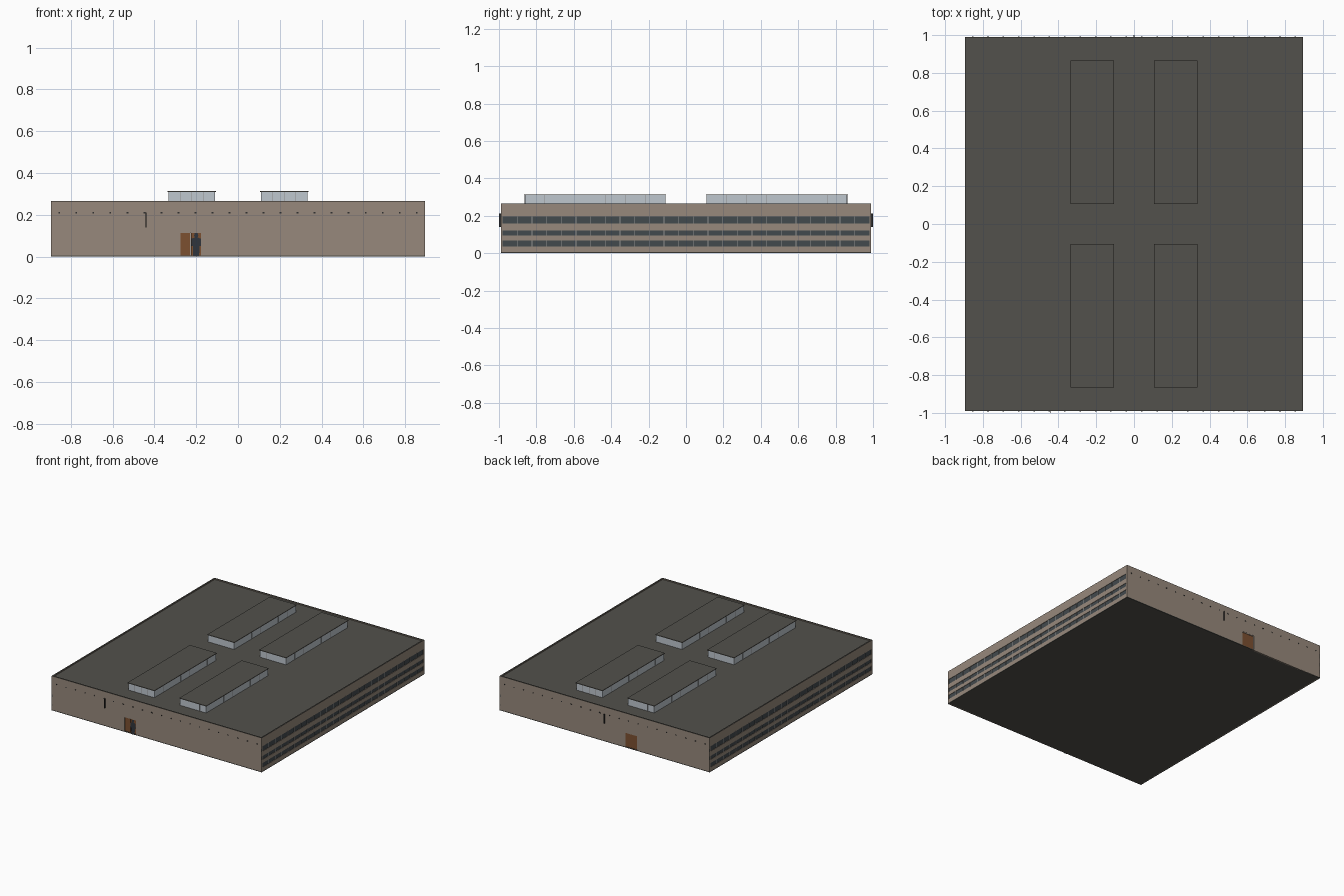
import bpy
import bmesh

if "Cube" in bpy.data.objects:
    bpy.data.objects.remove(bpy.data.objects["Cube"])


def mat(name, r, g, b):
    m = bpy.data.materials.new(name)
    m.diffuse_color = (r, g, b, 1)
    m.use_nodes = True
    m.node_tree.nodes["Principled BSDF"].inputs["Base Color"].default_value = m.diffuse_color
    return m


WALL = mat("wall_tan", 0.31, 0.25, 0.20)
ROOF = mat("roof_grey", 0.085, 0.082, 0.072)
GLASS = mat("window_glass", 0.055, 0.068, 0.075)
LIGHT = mat("skylight_glass", 0.52, 0.57, 0.62)
METAL = mat("dark_metal", 0.03, 0.03, 0.03)
BAR = mat("mullion_grey", 0.30, 0.30, 0.30)
WOOD = mat("door_wood", 0.20, 0.08, 0.03)
CLOTH = mat("figure_cloth", 0.03, 0.035, 0.045)


def boxes(name, spans, material):
    """One object made of boxes, each given as (x0, x1, y0, y1, z0, z1)."""
    bm = bmesh.new()
    for x0, x1, y0, y1, z0, z1 in spans:
        vs = bmesh.ops.create_cube(bm, size=1)["verts"]
        for v in vs:
            v.co = (x1 if v.co.x > 0 else x0,
                    y1 if v.co.y > 0 else y0,
                    z1 if v.co.z > 0 else z0)
    me = bpy.data.meshes.new(name)
    bm.to_mesh(me)
    bm.free()
    ob = bpy.data.objects.new(name, me)
    bpy.context.collection.objects.link(ob)
    me.materials.append(material)
    return ob


def side(s, a, b):
    return tuple(sorted((s * a, s * b)))


X, Y, H = 0.895, 0.99, 0.265
T = 0.01                                  # wall thickness
BANDS = [(0.035, 0.067), (0.094, 0.122), (0.158, 0.197)]
DOOR = (-0.28, -0.17, 0.118)

# floor and roof deck
boxes("floor_slab", [(-X, X, -Y, Y, 0, 0.006)], ROOF)
boxes("roof_deck", [(-X + T, X - T, -Y + T, Y - T, 0.252, 0.258)], ROOF)
boxes("parapet_coping", [(-X, X, *side(s, Y - T, Y), H - 0.001, H) for s in (-1, 1)] +
      [(*side(s, X - T, X), -Y + T, Y - T, H - 0.001, H) for s in (-1, 1)], ROOF)

# end walls with a doorway each
for s, name in ((-1, "front"), (1, "back")):
    y = side(s, Y - T, Y)
    x0, x1, zd = DOOR
    boxes(name + "_wall", [(-X, x0, *y, 0, H - 0.001), (x1, X, *y, 0, H - 0.001),
                           (x0, x1, *y, zd, H - 0.001)], WALL)
    xm = (x0 + x1) / 2
    yd = side(s, Y - 0.008, Y - 0.004)
    boxes(name + "_door", [(x0 + 0.006, xm - 0.001, *yd, 0, zd - 0.006),
                           (xm + 0.001, x1 - 0.006, *yd, 0, zd - 0.006)], WOOD)
    yf = side(s, Y - T, Y - 0.001)
    boxes(name + "_door_frame", [(x0, x0 + 0.006, *yf, 0, zd), (x1 - 0.006, x1, *yf, 0, zd),
                                 (x0, x1, *yf, zd - 0.006, zd)], WALL)
    # row of small fittings high on the wall, and hanging fins
    n = 22
    boxes(name + "_wall_fittings",
          [(x - 0.004, x + 0.004, *side(s, Y, Y + 0.003), 0.207, 0.213)
           for x in (-X + 2 * X * (i + 0.5) / n for i in range(n))], METAL)
    boxes(name + "_wall_fin",
          [(x - 0.0015, x + 0.0015, *side(s, Y, 1.0), 0.14, 0.212)
           for x in ((-0.44,) if s < 0 else (0.0,))], METAL)

# long walls: solid strips between recessed window bands
edges = [0] + [z for band in BANDS for z in band] + [H - 0.001]
for s, name in ((-1, "left"), (1, "right")):
    xs = side(s, X - T, X)
    boxes(name + "_wall_strips", [(*xs, -Y + T, Y - T, edges[i], edges[i + 1])
                                  for i in range(0, len(edges), 2)], WALL)
    boxes(name + "_window_glass", [(*side(s, X - 0.006, X - 0.003), -Y, Y, a, b)
                                   for a, b in BANDS], GLASS)
    n = 25
    boxes(name + "_mullions",
          [(*side(s, X - 0.006, X - 0.0005), y - 0.002, y + 0.002, a, b)
           for a, b in BANDS for y in (-Y + T + (2 * Y - 2 * T) * i / n for i in range(1, n))],
          BAR)

# four roof lanterns: glazed box, mullions, thin lid
for sx in (-1, 1):
    for sy in (-1, 1):
        x0, x1 = side(sx, 0.11, 0.332)
        y0, y1 = side(sy, 0.11, 0.862)
        boxes("skylight_glazing", [(x0, x1, y0, y1, 0.255, 0.31)], LIGHT)
        boxes("skylight_lid", [(x0 - 0.004, x1 + 0.004, y0 - 0.004, y1 + 0.004,
                                0.31, 0.315)], ROOF)
        e, w = 0.001, 0.001
        bars = [(x0 - e, x1 + e, y - w, y + w, 0.258, 0.31)
                for y in (y0 + (y1 - y0) * i / 7 for i in range(1, 7))]
        bars += [(x - w, x + w, y0 - e, y1 + e, 0.258, 0.31)
                 for x in (x0 + (x1 - x0) * i / 4 for i in range(1, 4))]
        boxes("skylight_mullions", bars, BAR)

# flat standing scale figure beside the front door
half = [(0.003, 0.0), (0.014, 0.0), (0.016, 0.05), (0.024, 0.05), (0.022, 0.086),
        (0.006, 0.092), (0.01, 0.1), (0.007, 0.112)]
pts = half + [(-x, z) for x, z in reversed(half)]
bm = bmesh.new()
bm.faces.new([bm.verts.new((-0.2 + x, -0.993, z)) for x, z in pts])
me = bpy.data.meshes.new("scale_figure")
bm.to_mesh(me)
bm.free()
me.materials.append(CLOTH)
bpy.context.collection.objects.link(bpy.data.objects.new("scale_figure", me))
